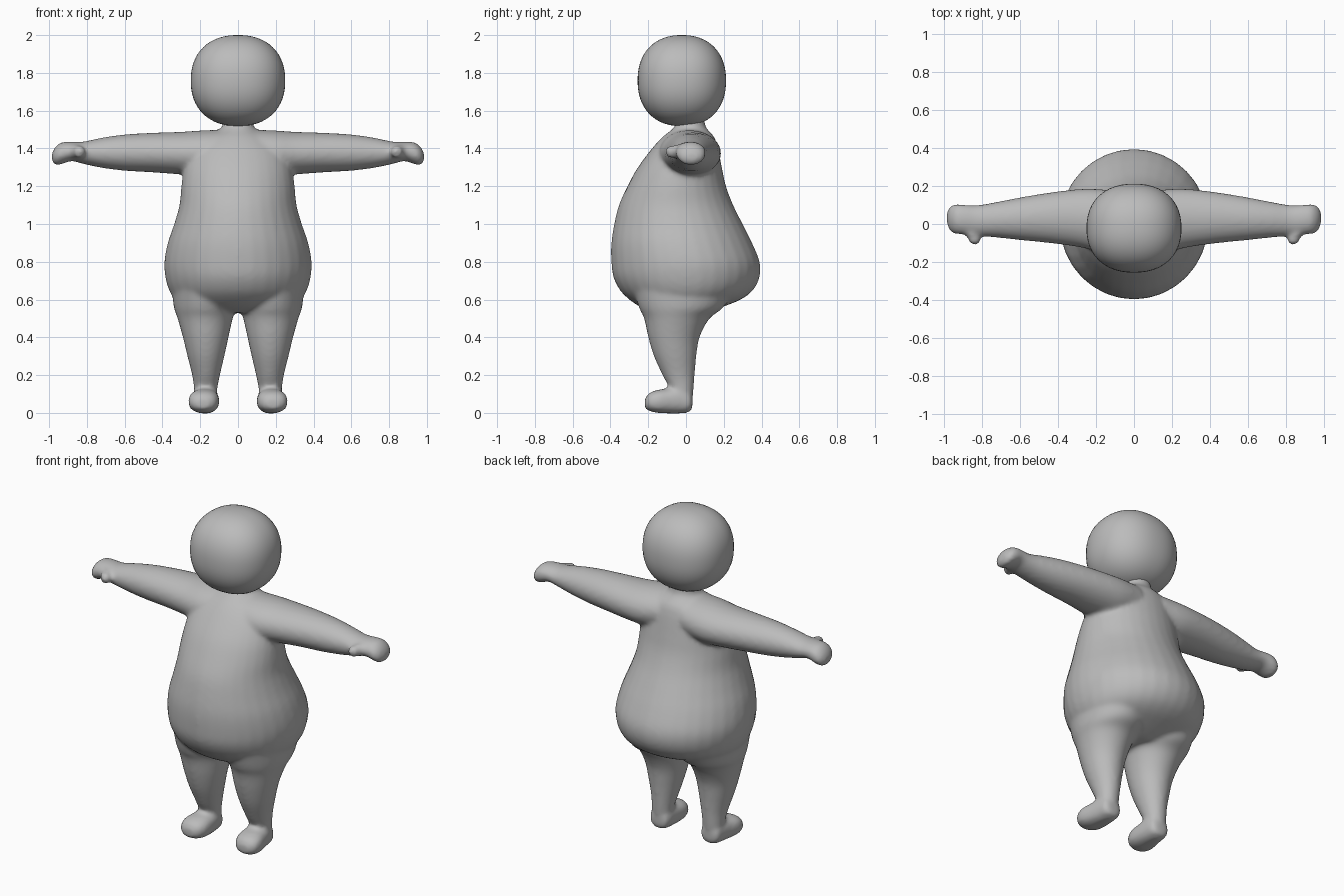
import bpy, bmesh, math
from mathutils import Vector

cube = bpy.data.objects.get("Cube")
if cube:
    bpy.data.objects.remove(cube, do_unlink=True)

grey = bpy.data.materials.new("plain grey")
grey.use_nodes = True
COLOR = (0.5, 0.5, 0.5, 1)
grey.diffuse_color = COLOR
grey.node_tree.nodes["Principled BSDF"].inputs["Base Color"].default_value = COLOR


def spline(rows, steps=4):
    """Smooth Catmull-Rom interpolation between ring rows."""
    rows = [rows[0]] + rows + [rows[-1]]
    out = []
    for i in range(1, len(rows) - 2):
        a, b, c, d = rows[i - 1:i + 3]
        for s in range(steps):
            t = s / steps
            out.append([0.5 * (2 * q + (r - p) * t + (2 * p - 5 * q + 4 * r - w) * t * t
                               + (3 * q - p - 3 * r + w) * t ** 3)
                        for p, q, r, w in zip(a, b, c, d)])
    return out + [list(rows[-1])]


def loft(bm, rows, axis, side=1, power=2.0, n=32):
    """Rings (position, u min, u max, v min, v max) along an axis, capped at both ends."""
    rings = []
    for t, u0, u1, v0, v1 in spline(rows):
        ring = []
        for k in range(n):
            a = 2 * math.pi * k / n
            c, s = math.cos(a), math.sin(a)
            u = (u0 + u1) / 2 + (u1 - u0) / 2 * math.copysign(abs(c) ** (2 / power), c)
            v = (v0 + v1) / 2 + (v1 - v0) / 2 * math.copysign(abs(s) ** (2 / power), s)
            p = {"x": (t, u, v), "y": (u, t, v), "z": (u, v, t)}[axis]
            ring.append(bm.verts.new((p[0] * side, p[1], p[2])))
        rings.append(ring)
    for a, b in zip(rings, rings[1:]):
        for k in range(n):
            bm.faces.new((a[k], a[(k + 1) % n], b[(k + 1) % n], b[k]))
    bm.faces.new(rings[0])
    bm.faces.new(rings[-1])


def finish(bm, name):
    bmesh.ops.recalc_face_normals(bm, faces=bm.faces)
    mesh = bpy.data.meshes.new(name)
    bm.to_mesh(mesh)
    bm.free()
    mesh.materials.append(grey)
    mesh.shade_smooth()
    ob = bpy.data.objects.new(name, mesh)
    bpy.context.collection.objects.link(ob)
    return ob


TORSO = [(0.53, -0.15, 0.15, -0.16, 0.10), (0.56, -0.26, 0.26, -0.24, 0.19),
         (0.60, -0.33, 0.33, -0.30, 0.29), (0.65, -0.365, 0.365, -0.35, 0.355),
         (0.72, -0.385, 0.385, -0.385, 0.39), (0.80, -0.39, 0.39, -0.395, 0.39),
         (0.90, -0.372, 0.372, -0.395, 0.35), (1.00, -0.338, 0.338, -0.38, 0.30),
         (1.10, -0.31, 0.31, -0.355, 0.25), (1.20, -0.30, 0.30, -0.31, 0.212),
         (1.30, -0.285, 0.285, -0.255, 0.19), (1.40, -0.25, 0.25, -0.18, 0.17),
         (1.46, -0.18, 0.18, -0.125, 0.15), (1.50, -0.10, 0.10, -0.075, 0.115),
         (1.53, -0.08, 0.08, -0.055, 0.10), (1.60, -0.08, 0.08, -0.055, 0.10)]
LEG = [(0.03, 0.115, 0.23, -0.07, 0.03), (0.12, 0.11, 0.233, -0.085, 0.04),
       (0.20, 0.095, 0.243, -0.125, 0.046), (0.30, 0.072, 0.268, -0.17, 0.055),
       (0.40, 0.05, 0.292, -0.20, 0.072), (0.50, 0.028, 0.32, -0.222, 0.125),
       (0.56, 0.01, 0.34, -0.25, 0.20), (0.66, 0.0, 0.35, -0.28, 0.25)]
FOOT = [(0.034, 0.135, 0.21, 0.02, 0.09), (0.015, 0.112, 0.232, 0.003, 0.12),
        (-0.03, 0.105, 0.24, -0.003, 0.14), (-0.09, 0.10, 0.252, -0.003, 0.13),
        (-0.15, 0.10, 0.264, 0.0, 0.122), (-0.195, 0.118, 0.252, 0.01, 0.105),
        (-0.218, 0.15, 0.222, 0.025, 0.075)]
ARM = [(0.08, -0.14, 0.17, 1.27, 1.50), (0.20, -0.14, 0.185, 1.255, 1.495),
       (0.30, -0.12, 0.183, 1.262, 1.488), (0.45, -0.10, 0.165, 1.273, 1.483),
       (0.60, -0.085, 0.14, 1.282, 1.474), (0.72, -0.072, 0.117, 1.297, 1.457),
       (0.82, -0.064, 0.10, 1.318, 1.436), (0.88, -0.056, 0.10, 1.333, 1.436),
       (0.93, -0.054, 0.106, 1.318, 1.434), (0.96, -0.045, 0.098, 1.31, 1.416),
       (0.978, -0.02, 0.08, 1.322, 1.392), (0.985, 0.005, 0.06, 1.335, 1.375)]
THUMB = [(-0.108, 0.825, 0.85, 1.37, 1.395), (-0.097, 0.81, 0.868, 1.353, 1.413),
         (-0.075, 0.81, 0.875, 1.35, 1.416), (-0.04, 0.82, 0.90, 1.345, 1.42),
         (0.0, 0.83, 0.91, 1.345, 1.42)]

# Body: torso, neck and mirrored limbs, fused into one soft skin
bm = bmesh.new()
loft(bm, TORSO, "z")
for side in (1, -1):
    loft(bm, LEG, "z", side)
    loft(bm, FOOT, "y", side, power=2.4)
    loft(bm, ARM, "x", side)
    loft(bm, THUMB, "y", side)
body = finish(bm, "body")
remesh = body.modifiers.new("fuse", "REMESH")
remesh.mode = "VOXEL"
remesh.voxel_size = 0.012
remesh.use_smooth_shade = True
soften = body.modifiers.new("soften", "SMOOTH")
soften.factor = 0.5
soften.iterations = 10

# Head: slightly squared ball
bm = bmesh.new()
bmesh.ops.create_uvsphere(bm, u_segments=48, v_segments=32, radius=1)
for v in bm.verts:
    d = v.co.normalized()
    r = sum(abs(c) ** 2.25 for c in d) ** (-1 / 2.25)
    v.co = Vector((d.x * r * 0.25, d.y * r * 0.234 - 0.022, d.z * r * 0.241 + 1.759))
finish(bm, "head")
